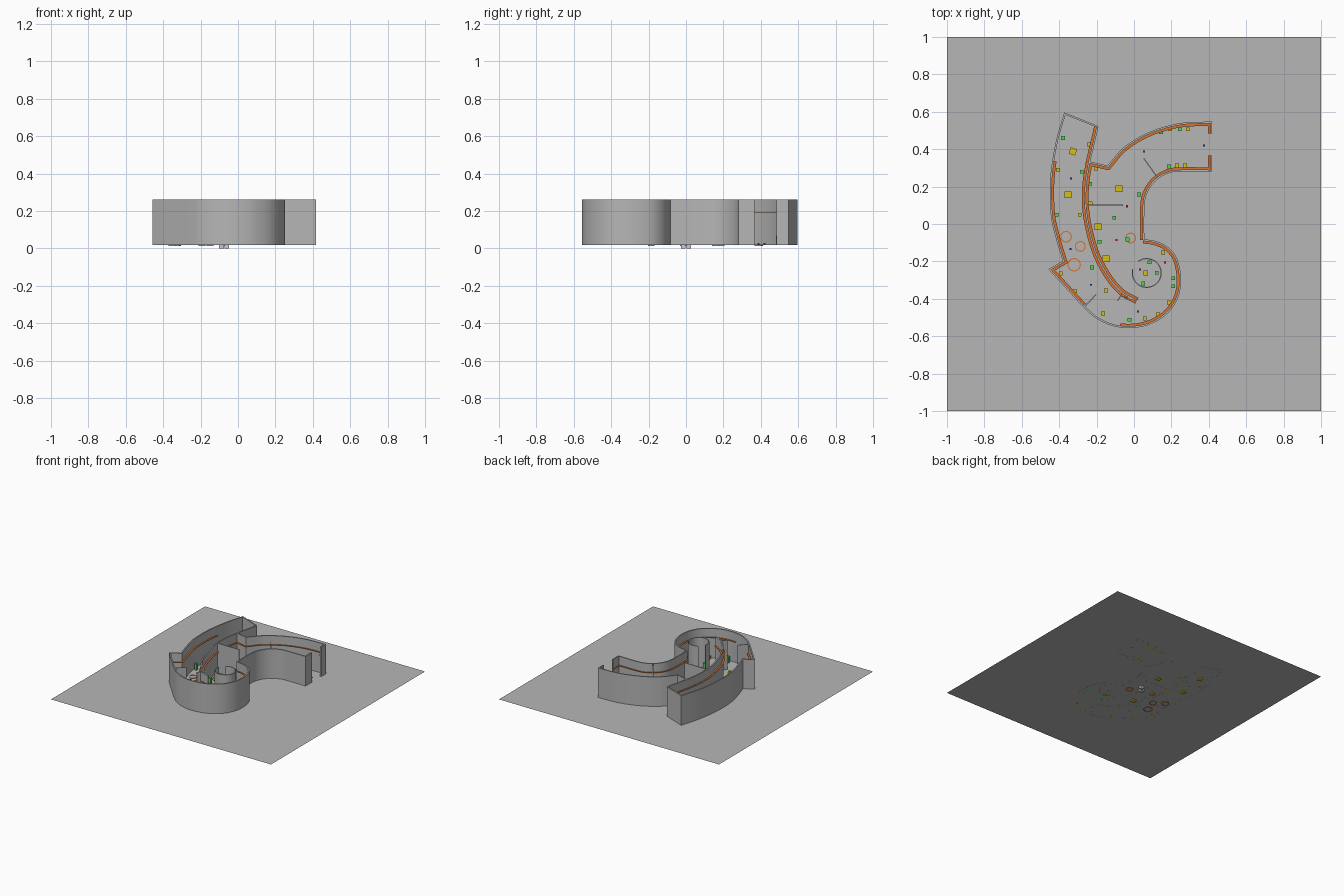
import bpy, math
from mathutils import Vector

if "Cube" in bpy.data.objects:
    bpy.data.objects.remove(bpy.data.objects["Cube"])

FLOOR, TOP, RAIL_Z, HALF = 0.02, 0.262, 0.19, 0.005


def material(name, rgb):
    m = bpy.data.materials.new(name)
    m.diffuse_color = (*rgb, 1)
    m.use_nodes = True
    m.node_tree.nodes["Principled BSDF"].inputs["Base Color"].default_value = m.diffuse_color
    return m


GREY = material("mid_grey", (0.47, 0.47, 0.47))
ORANGE = material("orange", (0.68, 0.17, 0.03))
GREEN = material("green", (0.08, 0.65, 0.08))
YELLOW = material("yellow", (0.65, 0.52, 0.01))
RED = material("red", (0.65, 0.03, 0.03))
BLUE = material("blue", (0.05, 0.05, 0.5))
WHITE = material("pale_grey", (0.8, 0.8, 0.8))


def make(name, verts, faces, mat=GREY):
    me = bpy.data.meshes.new(name)
    me.from_pydata(verts, [], faces)
    me.update()
    ob = bpy.data.objects.new(name, me)
    bpy.context.collection.objects.link(ob)
    me.materials.append(mat)
    return ob


def smooth(pts, steps=6):
    """Catmull-Rom curve through the points."""
    p = [Vector(q) for q in pts]
    p = [2 * p[0] - p[1]] + p + [2 * p[-1] - p[-2]]
    out = []
    for i in range(1, len(p) - 2):
        a, b, c, d = p[i - 1:i + 3]
        for k in range(steps):
            t = k / steps
            out.append(0.5 * (2 * b + (c - a) * t + (2 * a - 5 * b + 4 * c - d) * t * t
                              + (3 * b - a - 3 * c + d) * t ** 3))
    return out + [p[-2]]


def strip(name, path, lo, hi, z0, z1, mat=GREY):
    """Solid band between two mitred side offsets of a path."""
    verts, faces, n = [], [], len(path)
    for i, p in enumerate(path):
        d0 = (path[max(i, 1)] - path[max(i, 1) - 1]).normalized()
        j = min(i, n - 2)
        d1 = (path[j + 1] - path[j]).normalized()
        n0, n1 = Vector((-d0.y, d0.x)), Vector((-d1.y, d1.x))
        m = (n0 + n1).normalized()
        m /= max(m.dot(n1), 0.4)
        a, b = p + m * lo, p + m * hi
        verts += [(a.x, a.y, z0), (b.x, b.y, z0), (b.x, b.y, z1), (a.x, a.y, z1)]
    for i in range(n - 1):
        for k in range(4):
            l = (k + 1) % 4
            faces.append((4 * i + k, 4 * i + 4 + k, 4 * i + 4 + l, 4 * i + l))
    e = 4 * n - 4
    faces += [(0, 1, 2, 3), (e + 3, e + 2, e + 1, e)]
    ob = make(name, verts, faces, mat)
    bpy.context.view_layer.objects.active = ob
    ob.select_set(True)
    bpy.ops.object.shade_smooth_by_angle(angle=math.radians(30))
    ob.select_set(False)


def wall(name, path, half=HALF):
    strip(name, path, -half, half, FLOOR - .0005, TOP)


def rail(name, path, side=1):
    a, b = sorted((side * HALF, side * (HALF + 0.013)))
    strip(name, path, a, b, RAIL_Z - 0.001, RAIL_Z + 0.001, ORANGE)


# base plate (a single sheet)
make("base_plate", [(-1, -1, FLOOR), (1, -1, FLOOR), (1, 1, FLOOR), (-1, 1, FLOOR)], [(0, 1, 2, 3)])

# wall paths, all with the interior on their left
upper = smooth([(.413, .543), (.245, .534), (.085, .488), (-.05, .408), (-.14, .307)])
middle = smooth([(-.24, .33), (-.257, .22), (-.26, .1), (-.24, -.03), (-.2, -.165),
                 (-.135, -.285), (-.065, -.365), (.015, -.41)])
left = smooth([(-.37, .59), (-.415, .43), (-.443, .24), (-.44, .05), (-.41, -.085), (-.375, -.2)])
bulb = smooth([(-.272, -.437), (-.2, -.5), (-.107, -.542), (-.01, -.551), (.088, -.53),
               (.18, -.471), (.234, -.383), (.246, -.285), (.226, -.188), (.18, -.128),
               (.114, -.096), (.05, -.086)])
inner = smooth([(.05, -.086), (.05, .05), (.057, .14), (.087, .205), (.132, .25),
                (.19, .278), (.25, .285), (.413, .285)])
corner = Vector((-.45, -.243))
room_end = Vector((-.195, .52))
door = [Vector((.413, .484)), Vector((.413, .366))]

# main walls
wall("upper_and_middle_wall", door[:1] + upper + middle)
wall("left_wall", [room_end] + left + [corner] + bulb)
wall("inner_wall", inner + door[1:])
wall("left_room_side_wall", [room_end, middle[0]])

# rails along the walls
rail("upper_middle_rail", door[:1] + upper + middle)
rail("middle_outer_rail", middle, -1)
rail("left_rail", left[9:] + [corner, bulb[0]])
rail("bulb_rail", bulb[14:])
rail("inner_rail", inner + door[1:])
rail("left_room_rail", [room_end, middle[0]], -1)

# thin partitions
for i, (a, b) in enumerate([((-.257, .1), (-.06, .1)), ((.053, .35), (.128, .245)),
                            ((-.262, -.44), (-.203, -.377)), ((-.088, -.41), (-.065, -.375)),
                            ((-.07, -.385), (.015, -.41))]):
    wall(f"partition_{i}", [Vector(a), Vector(b)], 0.003)


def arc_path(x, y, r, start, sweep, n):
    ts = [math.radians(start + sweep * k / n) for k in range(n + 1)]
    return [Vector((x + r * math.cos(t), y + r * math.sin(t))) for t in ts]


# round booth with a doorway
wall("round_booth", arc_path(.068, -.262, .077, 165, 320, 40), 0.003)


def boxes(name, spots, size, z0, z1, mat, turn=0):
    h = size / math.sqrt(2)
    for i, (x, y) in enumerate(spots):
        ring = [(x + h * math.cos(turn + math.pi * (k + .5) / 2),
                 y + h * math.sin(turn + math.pi * (k + .5) / 2)) for k in range(4)]
        make(f"{name}_{i}", [(*q, z0) for q in ring] + [(*q, z1) for q in ring],
             [(3, 2, 1, 0), (4, 5, 6, 7)] + [(k, (k + 1) % 4, (k + 1) % 4 + 4, k + 4) for k in range(4)], mat)


# small furnishings
boxes("green_post", [(-.38, .46), (-.28, .28), (-.235, .215), (-.415, .05), (-.105, .033), (-.185, -.095),
                     (-.035, -.083), (.027, .158), (-.225, -.233), (.145, .49), (.245, .507), (.187, .308),
                     (.083, -.205), (.121, -.26), (.05, -.318), (.21, -.29), (.21, -.333),
                     (-.024, -.512)], .02, FLOOR, .07, GREEN)
boxes("yellow_seat", [(-.24, .425), (-.406, .29), (-.205, .297), (-.29, .05), (-.232, .11), (.193, .507),
                      (.288, .507), (.23, .313), (.273, .313), (.155, -.153), (.187, -.42), (.128, -.483),
                      (.058, -.505), (-.166, -.478), (-.15, -.355), (-.315, -.36), (-.392, -.265)],
      .02, FLOOR - .0005, .045, YELLOW)
boxes("booth_table", [(.063, -.262)], .026, .017, .045, YELLOW)
boxes("yellow_table", [(-.353, .157), (-.08, .188), (-.192, -.014), (-.15, -.186)], .036, .012, .04, YELLOW)
boxes("turned_table", [(-.327, .388)], .036, .012, .04, YELLOW, -.3)
boxes("red_marker", [(.053, .387), (-.037, .095), (-.093, -.085), (.033, -.243), (.022, -.468),
                     (.165, -.205)], .011, FLOOR, .03, RED)
boxes("blue_marker", [(.375, .42), (-.337, .243), (-.34, -.133), (-.23, -.325)], .01, FLOOR, .03, BLUE)
boxes("underside_block", [(-.088, -.015), (-.06, .015)], .026, 0, FLOOR - .001, WHITE)

# flat floor rings
for i, (x, y, r) in enumerate([(-.32, -.218, .033), (-.363, -.068, .028), (-.287, -.12, .026),
                               (-.018, -.075, .026)]):
    strip(f"floor_ring_{i}", arc_path(x, y, r, 0, 360, 24), -.003, .003, .017, .023, ORANGE)
